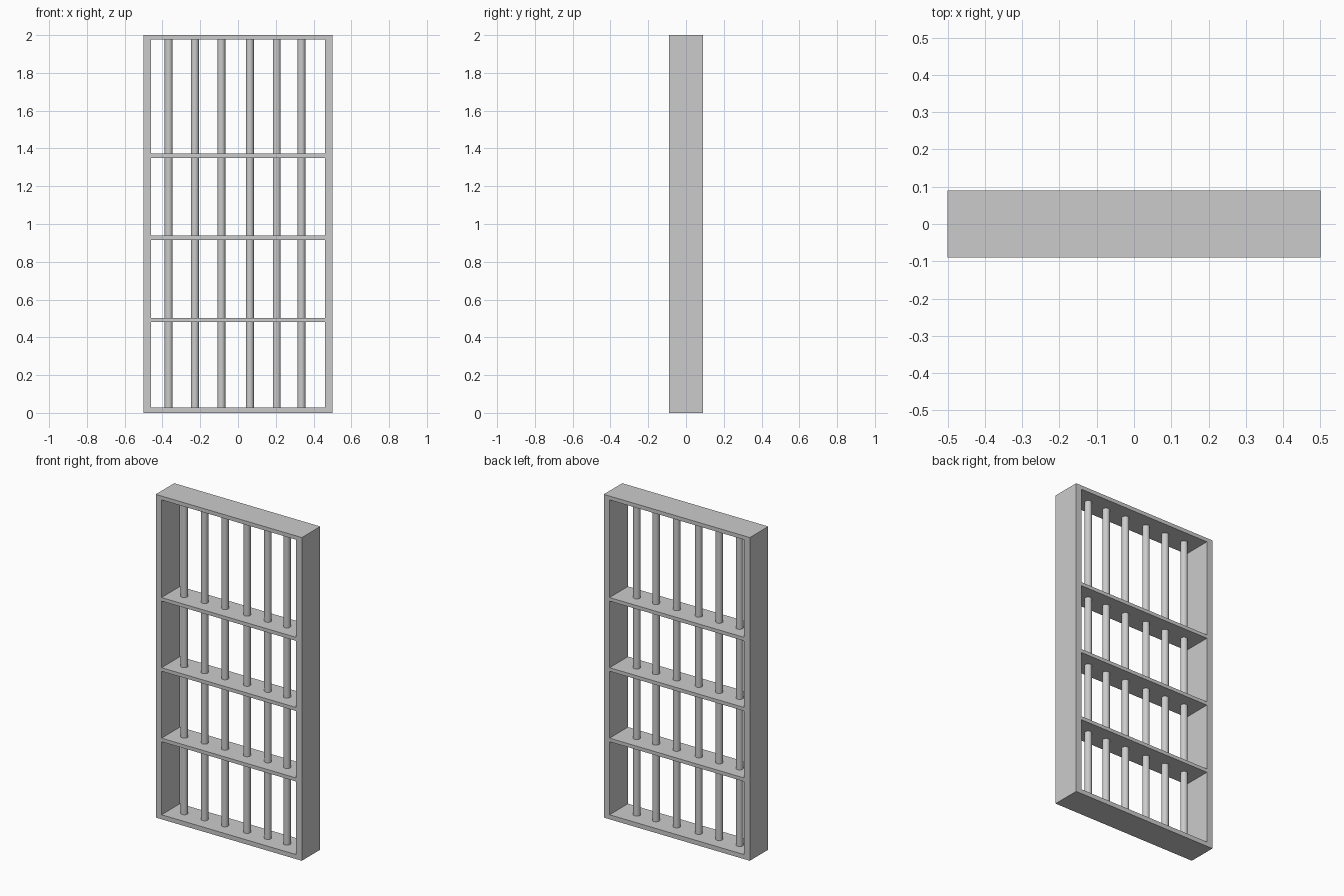
import bpy, bmesh

if "Cube" in bpy.data.objects:
    bpy.data.objects.remove(bpy.data.objects["Cube"])

HALF_DEPTH = 0.09
INNER_L, INNER_R = -0.46, 0.46
INNER_BOTTOM, INNER_TOP = 0.028, 1.976


def add_object(name, bm):
    bmesh.ops.recalc_face_normals(bm, faces=bm.faces)
    mesh = bpy.data.meshes.new(name)
    bm.to_mesh(mesh)
    bm.free()
    obj = bpy.data.objects.new(name, mesh)
    bpy.context.collection.objects.link(obj)
    return obj


def rectangle(x0, x1, z0, z1):
    return [(x0, z0), (x1, z0), (x1, z1), (x0, z1)]


# Outer frame: one continuous rectangular ring, extruded through its depth
bm = bmesh.new()
outer = rectangle(-0.5, 0.5, 0, 2)
inner = rectangle(INNER_L, INNER_R, INNER_BOTTOM, INNER_TOP)
loops = [[bm.verts.new((x, y, z)) for x, z in ring]
         for ring, y in ((outer, -HALF_DEPTH), (outer, HALF_DEPTH),
                         (inner, HALF_DEPTH), (inner, -HALF_DEPTH))]
for a, b in zip(loops, loops[1:] + loops[:1]):
    for i in range(4):
        j = (i + 1) % 4
        bm.faces.new((a[i], a[j], b[j], b[i]))
add_object("outer_frame", bm)

# Horizontal cross plates, flush with the frame
for i, z in enumerate((0.491, 0.927, 1.361)):
    bm = bmesh.new()
    bmesh.ops.create_cube(bm, size=1)
    bmesh.ops.scale(bm, vec=(INNER_R - INNER_L, 2 * HALF_DEPTH, 0.022), verts=bm.verts)
    bmesh.ops.translate(bm, vec=(0, 0, z), verts=bm.verts)
    add_object(f"cross_plate_{i + 1}", bm)

# Round vertical bars, slightly unevenly spaced
for i, x in enumerate((-0.367, -0.228, -0.088, 0.063, 0.205, 0.336)):
    bpy.ops.mesh.primitive_cylinder_add(
        vertices=32, radius=0.021, depth=INNER_TOP - INNER_BOTTOM,
        location=(x, 0, (INNER_TOP + INNER_BOTTOM) / 2))
    bpy.context.object.name = f"vertical_bar_{i + 1}"
    bpy.ops.object.shade_smooth_by_angle()
